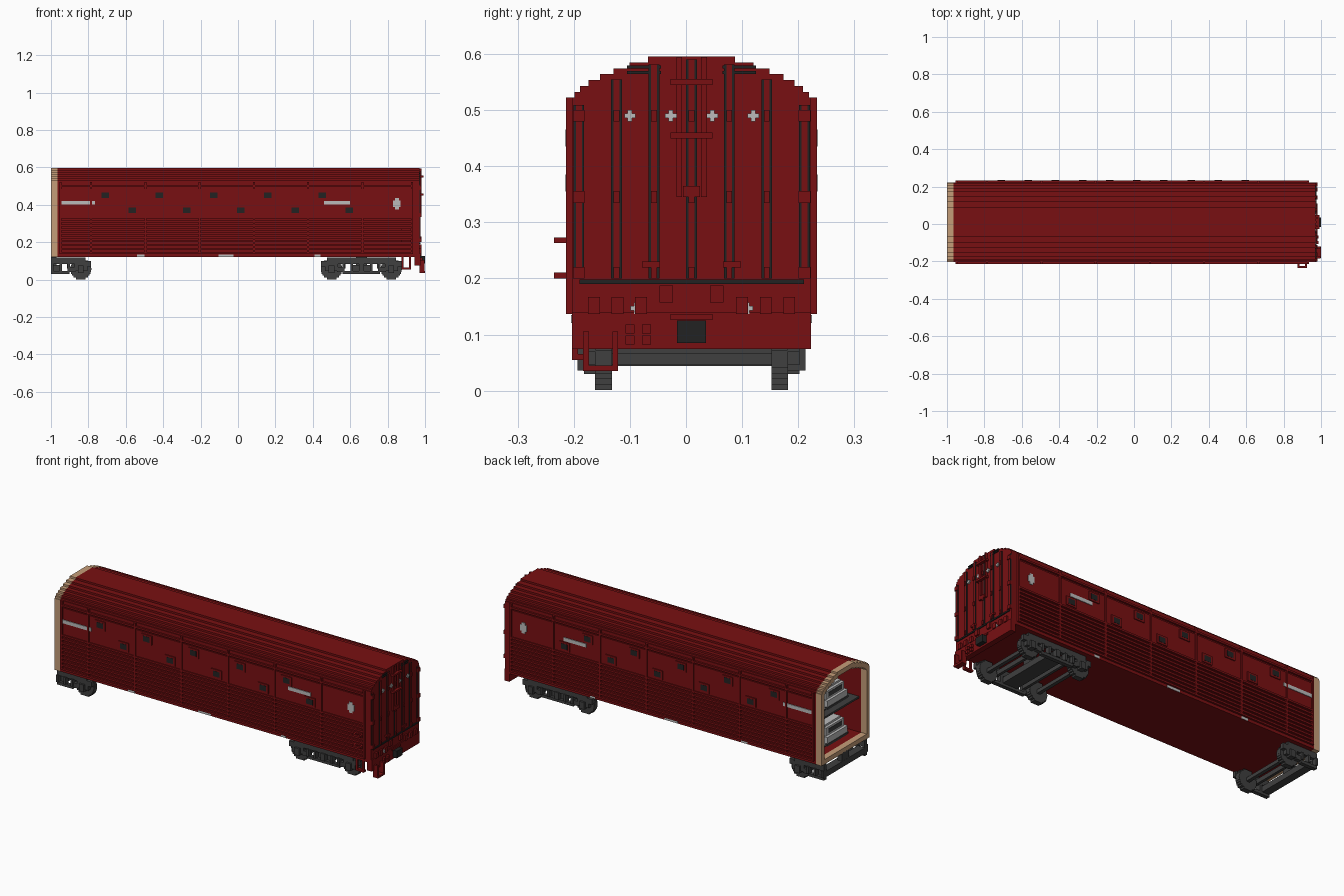
import bpy, bmesh
from math import sqrt
from mathutils import Matrix

if "Cube" in bpy.data.objects:
    bpy.data.objects.remove(bpy.data.objects["Cube"], do_unlink=True)

# Main dimensions
LAYER = .0105             # thickness of one raised layer
CENTRE = .01              # centre line of the body in y
HALF_WIDTH = .213
SILL, EAVE = .12, .522
CUT, FRAME_END, END = -1, -.965, .97
STEP_COUNT = 8


def material(name, red, green, blue):
    colour = (red, green, blue, 1)
    made = bpy.data.materials.new(name)
    made.use_nodes = True
    made.diffuse_color = colour
    made.node_tree.nodes["Principled BSDF"].inputs["Base Color"].default_value = colour
    return made


RED = material("dark red", .19, .005, .006)
TAN = material("tan", .56, .34, .19)
IRON = material("iron grey", .05, .05, .05)
BLACK = material("near black", .016, .016, .016)
PALE = material("pale grey", .5, .5, .5)

parts = {}


def mesh_of(part, mat):
    """Return the growing mesh of a named part."""
    return parts.setdefault(part, (bmesh.new(), mat))[0]


def block(part, mat, x, y, z, length, width, height, mirror=True):
    """Add a box by its middle and size; y runs from the centre line."""
    bm = mesh_of(part, mat)
    for side in ((y, -y) if mirror and y else (y,)):
        place = Matrix.Translation((x, CENTRE + side, z))
        bmesh.ops.create_cube(bm, size=1, matrix=place @ Matrix.Diagonal((length, width, height, 1)))


def side_plate(part, mat, x, z, length, height, depth=LAYER):
    """Add a plate standing out from both long sides."""
    block(part, mat, x, HALF_WIDTH + depth / 2, z, length, depth, height)


def end_plate(part, mat, y, z, width, height, depth=LAYER, mirror=True):
    """Add a plate standing out from the closed end."""
    block(part, mat, END + depth / 2, y, z, depth, width, height, mirror)


# Stepped arch section: straight sides, then a curve of square steps
def half_at(step):
    return HALF_WIDTH * (1 - (step / (STEP_COUNT + 1)) ** 1.8)


half = [(HALF_WIDTH, SILL)]
for step in range(STEP_COUNT):
    z = EAVE + step * LAYER
    half += [(half_at(step), z), (half_at(step + 1), z)]
half.pop()
SECTION = half + [(-y, z) for y, z in reversed(half)]
MIDDLE = (SILL + half[-1][1]) / 2


def arch(part, mat, start, stop, wall):
    """Extrude the section along x as a hollow ring."""
    bm = mesh_of(part, mat)
    inner = 1 - wall / HALF_WIDTH
    loops = []
    for x, scale in ((start, 1), (stop, 1), (stop, inner), (start, inner)):
        loops.append([bm.verts.new((x, CENTRE + y * scale, MIDDLE + (z - MIDDLE) * scale))
                      for y, z in SECTION])
    for near, far in zip(loops, loops[1:] + loops[:1]):
        for i in range(len(SECTION)):
            bm.faces.new((near[i - 1], near[i], far[i], far[i - 1]))
    bmesh.ops.recalc_face_normals(bm, faces=bm.faces)


arch("body_shell", RED, FRAME_END, END, .022)
arch("cut_end_frame", TAN, CUT, FRAME_END, .024)

# Closed end wall, one block for each step of the arch
END_THICK = .015
wall_x = END - END_THICK / 2
block("end_wall", RED, wall_x, 0, (SILL + EAVE) / 2, END_THICK, 2 * HALF_WIDTH, EAVE - SILL)
for step in range(1, STEP_COUNT):
    block("end_wall", RED, wall_x, 0, EAVE + (step - .5) * LAYER,
          END_THICK, 2 * half_at(step), LAYER)
block("end_skirt", RED, END - LAYER, 0, .107, 2 * LAYER + .01, 2 * HALF_WIDTH, .065)

# Side cladding: slats, smooth panel band and posts
CLAD_LENGTH = 1.89
for row in range(18):
    z = .142 + row * 2 * LAYER
    if z < .34 or z > .49:
        side_plate("side_slats", RED, -.01, z, CLAD_LENGTH, LAYER)
side_plate("side_panels", RED, -.01, .41, CLAD_LENGTH, .15, LAYER / 2)
for x in [-.95, .93] + [-.785 + .29 * bay for bay in range(6)]:
    side_plate("side_posts", RED, x, .33, LAYER, .385)

# Small windows, alternating between two rows
for i in range(10):
    x = -.71 + .145 * i
    z = .37 if i % 2 else .45
    side_plate("window_frames", RED, x, z, .065, .05)
    side_plate("window_panes", BLACK, x, z, .04, .03, LAYER + .001)

# Pale marking plates
MARK = .009
side_plate("stripe_marks", PALE, -.86, .41, .19, .02, MARK)
side_plate("stripe_marks", PALE, .53, .41, .14, .02, MARK)
side_plate("round_mark", PALE, .85, .405, .04, .035, MARK)
side_plate("round_mark", PALE, .85, .405, .02, .06, MARK)
for x, length in ((-.52, .04), (-.065, .08), (.425, .03)):
    side_plate("sill_marks", PALE, x, .128, length, .014, LAYER / 6)

# End wall ribs with dark seams and square tabs
THIN = LAYER / 2
for i in range(4):
    y = .067 * i
    top = .59 - 2 * y * y
    foot = .2
    end_plate("end_ribs", RED, y, (top + foot) / 2, LAYER, top - foot, THIN)
    for edge in (y - .007, y + .007):
        end_plate("end_seams", BLACK, edge, (top + foot) / 2, THIN, top - foot, THIN - .001)
    for z in (.21, .345, .49):
        end_plate("end_tabs", RED, y, z, 2 * LAYER if i > 2 else LAYER, 2 * LAYER)
end_plate("end_seams", BLACK, 0, .194, .4, .008, THIN)
for z in (.567, .577):
    end_plate("end_seams", BLACK, .085, z, .06, THIN, THIN)
for i in range(3):
    end_plate("end_feet", RED, .09 + .042 * i, .152, 2 * LAYER, .03)
end_plate("end_feet", RED, .045, .172, .024, .03)
end_plate("end_feet", RED, .072, .225, .032, LAYER)

# Central ladder frame with clips
end_plate("end_ladder", RED, .022, .47, LAYER, .25)
end_plate("end_ladder", RED, 0, .355, .03, .02)
for z in (.455, .55):
    end_plate("end_ladder", RED, 0, z, .075, LAYER, 2 * LAYER)

# Pale crosses on the end wall
ARM, BAR = .02, .008
for y, z in ((.037, .49), (.11, .49), (.099, .147)):
    for width, height in ((ARM, BAR), (BAR, ARM)):
        end_plate("end_crosses", PALE, y, z, width, height, .007)

# Coupler, valve blocks, steps and grab irons
end_plate("coupler", BLACK, 0, .105, .052, .04, .03)
end_plate("coupler_surround", RED, 0, .131, .075, LAYER)
for y in (-.11, -.08):
    for z in (.09, .11):
        end_plate("valve_blocks", RED, y, z, .016, .016, .017, mirror=False)
for y in (-.188, -.136):
    end_plate("end_step", RED, y, .07, LAYER, .07, .028, mirror=False)
end_plate("end_step", RED, -.162, .04, .062, LAYER, .03, mirror=False)
GRAB_X, GRAB_LENGTH = .9, .05
for x in (GRAB_X - .02, GRAB_X + .02):
    block("side_step", RED, x, -.208, .09, LAYER, LAYER, .065, mirror=False)
    for z in (.205, .268):
        block("grab_irons", RED, x, -.23, z, LAYER, .03, LAYER, mirror=False)
block("side_step", RED, GRAB_X, -.203, .06, GRAB_LENGTH, .02, LAYER, mirror=False)
for z in (.205, .268):
    block("grab_irons", RED, GRAB_X, -.24, z, GRAB_LENGTH, LAYER, LAYER, mirror=False)


# Trucks: stepped wheels, open side frames, axles and cross beams
RADIUS, AXLE_X, AXLE_Z = .056, .16, .056


def half_truck(part, middle, facing):
    def piece(x, y, z, length, width, height):
        block(part, IRON, middle + facing * x, y, z, length, width, height)

    def frame(x, z, length, height, width=.022):
        piece(x, .17 + width / 2, z, length, width, height)

    # wheel disc in rows
    for row in range(-5, 6):
        rise = row * LAYER * .95
        piece(AXLE_X, .157, AXLE_Z + rise, 2 * sqrt(RADIUS ** 2 - rise ** 2), .03, LAYER)
    piece(AXLE_X, .075, AXLE_Z, .02, .15, .02)
    # bearing box and side frame with holes between the posts
    frame(AXLE_X, AXLE_Z, .03, .04, width=.033)
    frame(AXLE_X, .068, .07, .045)
    frame(.092, .1, .185, .035)
    frame(.05, .038, .1, .016)
    frame(.11, .053, .04, .026)
    frame(.2, .085, .03, .03)
    for post in (.006, .052, .096):
        frame(post, .066, .013, .04, width=.03)
    # cross beams and pivot
    piece(.022, 0, .06, .045, .35, .033)
    piece(.015, 0, .1, .03, .06, .05)
    piece(.092, 0, .072, .015, .36, .025)


TRUCK_X = .66
half_truck("front_truck", TRUCK_X, 1)
half_truck("front_truck", TRUCK_X, -1)
half_truck("rear_half_truck", CUT, 1)

# Upper deck and one grey vehicle on each level
block("upper_deck", IRON, 0, 0, .34, 1.9, .39, LAYER)
for level, floor in (("lower", .15), ("upper", .355)):
    vehicle, trim = level + "_vehicle", level + "_vehicle_trim"
    block(vehicle, PALE, -.73, 0, floor + .045, .44, .18, .05)
    block(vehicle, PALE, -.77, 0, floor + .09, .33, .16, .05)
    block(vehicle, PALE, -.77, 0, floor + .12, .3, .14, LAYER)
    block(trim, IRON, -.945, 0, floor + .03, .015, .19, LAYER)
    block(trim, IRON, -.93, 0, floor + .092, .014, .12, .025)
    for x in (-.88, -.59):
        block(trim, IRON, x, 0, floor + .017, .06, .19, .045)

# Turn every collected part into an object
for part, (bm, mat) in parts.items():
    mesh = bpy.data.meshes.new(part)
    bm.to_mesh(mesh)
    bm.free()
    mesh.materials.append(mat)
    bpy.context.collection.objects.link(bpy.data.objects.new(part, mesh))
